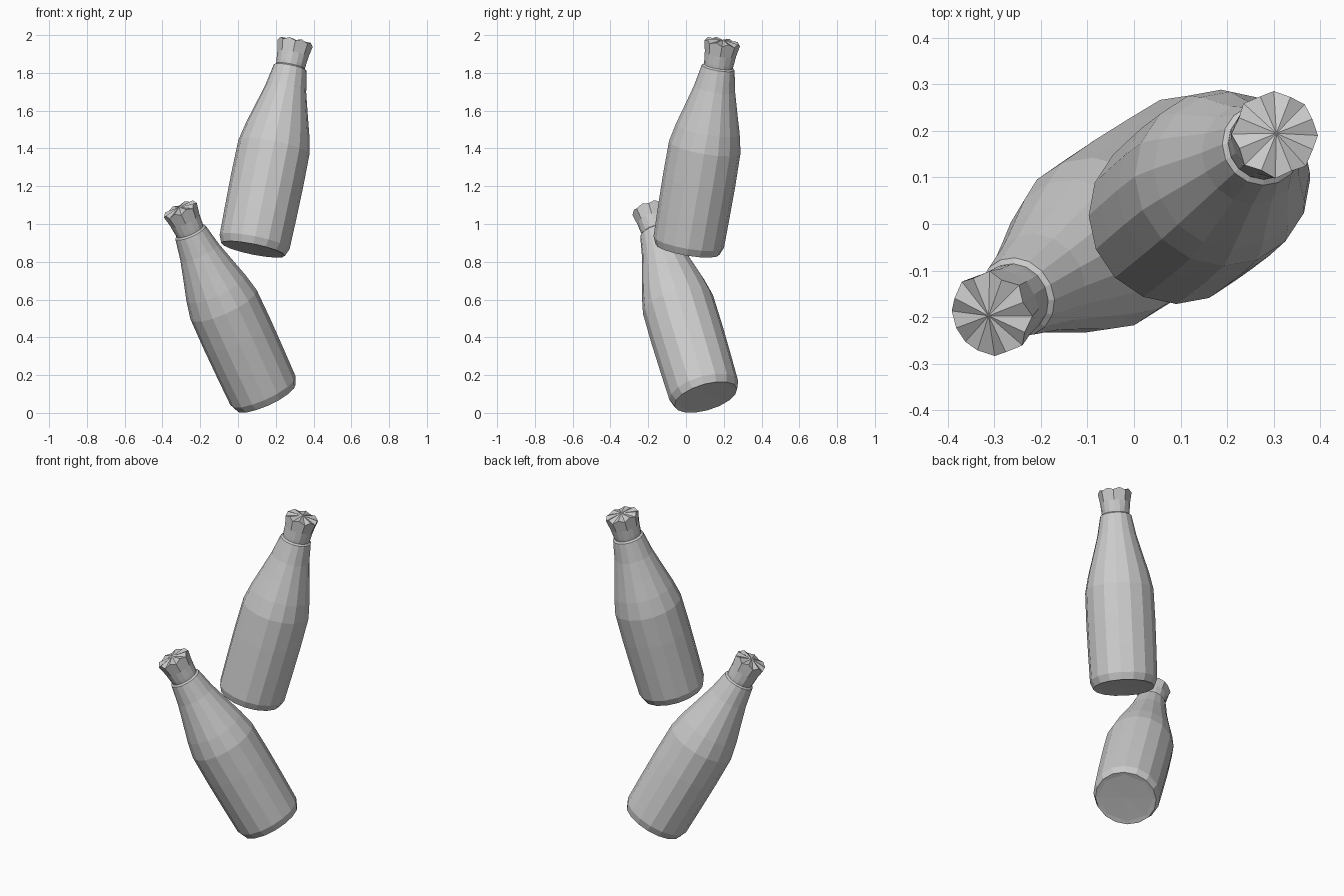
import bpy, bmesh, math
from mathutils import Vector

if "Cube" in bpy.data.objects:
    bpy.data.objects.remove(bpy.data.objects["Cube"])

SIDES = 16


def ring(bm, r, h, scallop_r=0.0, scallop_h=0.0):
    """One ring of the turned profile; odd vertices can be pulled in and lifted."""
    vs = []
    for i in range(SIDES):
        a = 2 * math.pi * i / SIDES
        odd = i % 2
        rr = r - scallop_r * odd
        vs.append(bm.verts.new((rr * math.cos(a), rr * math.sin(a), h + scallop_h * odd)))
    return vs


def turned(name, profile, low, high, base, top):
    """Lathe a closed profile, with fan ends, along the line base -> top."""
    bm = bmesh.new()
    rings = [ring(bm, *p) for p in profile]
    for a, b in zip(rings, rings[1:]):
        for i in range(SIDES):
            j = (i + 1) % SIDES
            bm.faces.new((a[i], a[j], b[j], b[i]))
    for end, h in ((rings[0], low), (rings[-1], high)):
        c = bm.verts.new((0, 0, h))
        for i in range(SIDES):
            bm.faces.new((end[i], end[(i + 1) % SIDES], c))
    bmesh.ops.recalc_face_normals(bm, faces=bm.faces)
    mesh = bpy.data.meshes.new(name)
    bm.to_mesh(mesh)
    bm.free()
    ob = bpy.data.objects.new(name, mesh)
    bpy.context.collection.objects.link(ob)
    ob.location = base
    ob.rotation_mode = 'QUATERNION'
    ob.rotation_quaternion = Vector((0, 0, 1)).rotation_difference(Vector(top) - Vector(base))


# radius, height, scallop inset, scallop lift
body = [(0.155, 0.003, 0.012, 0), (0.172, 0.0), (0.189, 0.04), (0.192, 0.20), (0.194, 0.38),
        (0.192, 0.56), (0.171, 0.66), (0.140, 0.77), (0.110, 0.88),
        (0.092, 0.975), (0.088, 0.995), (0.077, 1.003)]
cap = [(0.076, 0.995), (0.079, 1.02), (0.084, 1.07, 0.003, 0), (0.095, 1.128, 0.008, 0.014)]

# two leaning bottles: base centre and cap centre
bottles = {
    "lower": ((0.148, 0.105, 0.083), (-0.312, -0.197, 1.088)),
    "upper": ((0.080, 0.008, 0.866), (0.306, 0.195, 1.975)),
}
for label, (base, top) in bottles.items():
    turned(label + "_bottle_body", body, 0.006, 1.003, base, top)
    turned(label + "_bottle_cap", cap, 0.995, 1.147, base, top)
